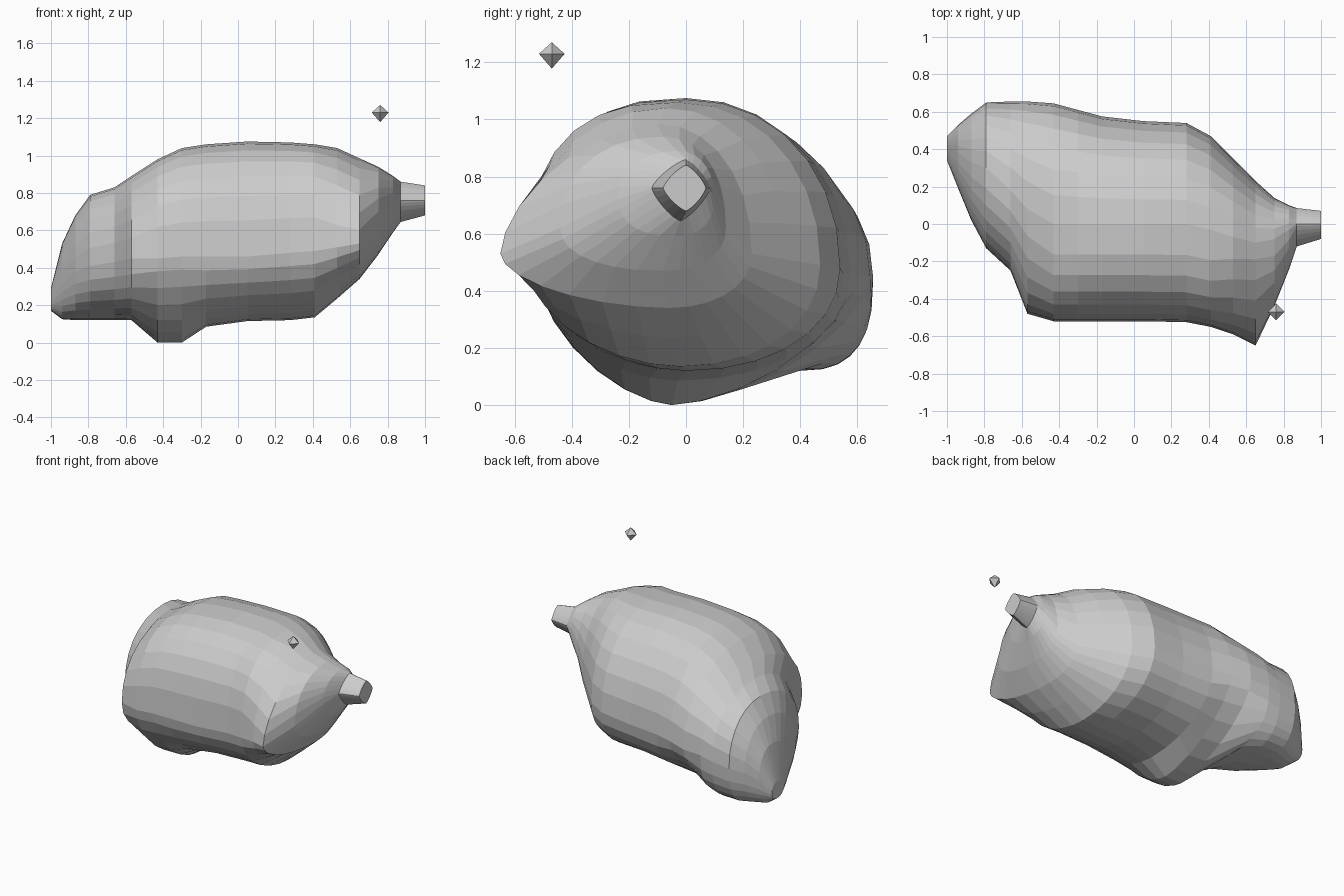
import bpy, bmesh, math

if "Cube" in bpy.data.objects:
    bpy.data.objects.remove(bpy.data.objects["Cube"])

SEGMENTS = 28

# Body cross-sections along x:
# x, y min, y max, z min, z max, y of top, y of bottom, z of widest point
SECTIONS = [
    (-1.00, .34, .47, .17, .29, .41, .41, .23),
    (-.94, .19, .53, .125, .53, .38, .38, .32),
    (-.87, .02, .59, .12, .68, .33, .38, .38),
    (-.79, -.13, .65, .12, .79, .30, .40, .41),
    (-.66, -.25, .655, .12, .83, .18, .39, .43),
    (-.57, -.48, .655, .12, .89, .08, .28, .45),
    (-.43, -.52, .645, .0, .98, .00, -.05, .45),
    (-.30, -.52, .61, .0, 1.04, .00, -.05, .46),
    (-.17, -.52, .575, .085, 1.06, .00, -.03, .46),
    (.05, -.52, .55, .115, 1.075, .00, .00, .46),
    (.28, -.525, .54, .12, 1.07, .00, .00, .48),
    (.41, -.55, .47, .135, 1.06, -.03, -.02, .49),
    (.53, -.59, .35, .235, 1.04, -.07, -.04, .51),
    (.65, -.65, .23, .34, .985, -.10, -.06, .53),
    (.75, -.44, .14, .47, .94, -.08, -.08, .62),
    (.83, -.24, .10, .59, .89, -.03, -.04, .72),
    (.87, -.12, .085, .645, .86, .00, -.02, .76),
    (1.00, -.08, .07, .68, .84, .00, .00, .76),
]


def roundness(x, front, top):
    """Superellipse exponent: higher is boxier."""
    if x > .86:
        return 1.3
    if x > .7:
        return 2.2                       # rounded right end
    if x > .6:
        return (1.65 if top else 1.8) if front else 2.1
    if x < -.5:
        return 2.2 if (front or top) else 2.6
    if top:
        return (2.6 if x < .45 else 2.0) if front else 2.1
    if x < -.25:
        return 1.6                       # belly bump
    return 1.85 if front else 2.1


def section_point(section, angle):
    x, y0, y1, z0, z1, yt, yb, zc = section
    c, s = math.cos(angle), math.sin(angle)
    front, top = c < 0, s >= 0
    p = 2 / roundness(x, front, top)
    u, v = abs(c) ** p, abs(s) ** p
    # The centre line slides from the crest to the widest level
    yc = yt if top else yb
    y = yc + ((y0 if front else y1) - yc) * u
    z = zc + ((z1 if top else z0) - zc) * v
    return x, y, z


def finish(bm, name):
    bmesh.ops.recalc_face_normals(bm, faces=bm.faces)
    mesh = bpy.data.meshes.new(name)
    bm.to_mesh(mesh)
    bm.free()
    obj = bpy.data.objects.new(name, mesh)
    bpy.context.collection.objects.link(obj)
    return obj


# Faceted body with snout, side point and belly bump
bm = bmesh.new()
rings = [[bm.verts.new(section_point(s, 2 * math.pi * i / SEGMENTS))
          for i in range(SEGMENTS)] for s in SECTIONS]
for a, b in zip(rings, rings[1:]):
    for i in range(SEGMENTS):
        j = (i + 1) % SEGMENTS
        bm.faces.new((a[i], a[j], b[j], b[i]))
bm.faces.new(rings[0])
bm.faces.new(rings[-1])
finish(bm, "body")

# Small floating eight-sided gem
bm = bmesh.new()
center = (.76, -.47, 1.23)
r = .045
tips = [bm.verts.new((center[0] + dx * r, center[1] + dy * r, center[2] + dz * r))
        for dx, dy, dz in ((1, 0, 0), (0, 1, 0), (-1, 0, 0), (0, -1, 0), (0, 0, .9), (0, 0, -1.15))]
for i in range(4):
    for tip in tips[4:]:
        bm.faces.new((tips[i], tips[(i + 1) % 4], tip))
finish(bm, "floating_gem")
